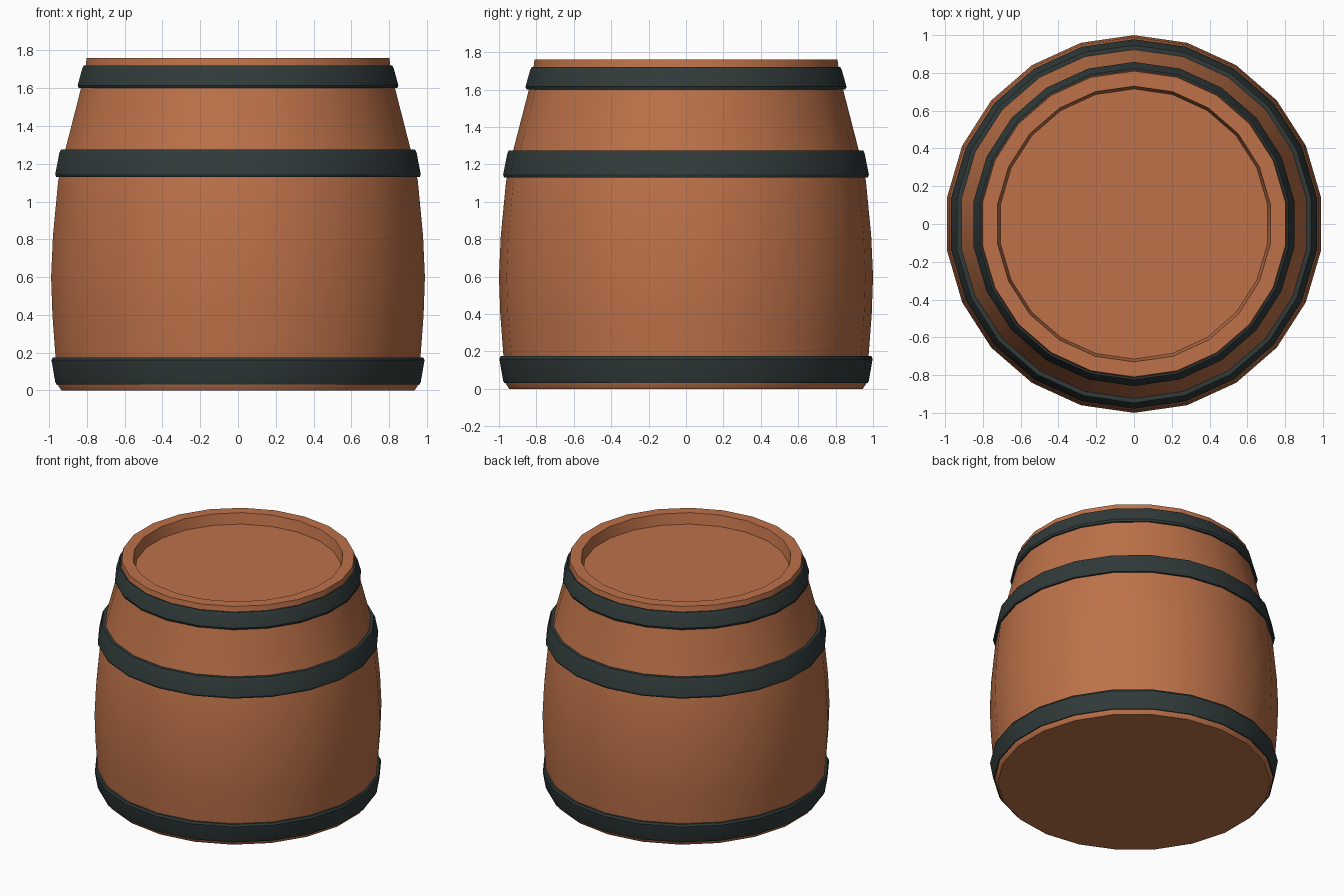
import bpy, bmesh, math

if "Cube" in bpy.data.objects:
    bpy.data.objects.remove(bpy.data.objects["Cube"])

SIDES = 22


def material(name, rgb):
    m = bpy.data.materials.new(name)
    m.diffuse_color = (*rgb, 1)
    m.use_nodes = True
    m.node_tree.nodes["Principled BSDF"].inputs["Base Color"].default_value = m.diffuse_color
    return m


wood = material("brown_wood", (0.51, 0.167, 0.066))
iron = material("dark_iron", (0.030, 0.042, 0.042))


def lathe(name, profile, mat, closed=False):
    """Turn (radius, height) points around z; open profiles get end caps."""
    bm = bmesh.new()
    rings = []
    for r, z in profile:
        ring = []
        for j in range(SIDES):
            a = math.pi / 2 + math.tau * j / SIDES
            ring.append(bm.verts.new((r * math.cos(a), r * math.sin(a), z)))
        rings.append(ring)
    pairs = list(zip(rings, rings[1:]))
    if closed:
        pairs.append((rings[-1], rings[0]))
    else:
        bm.faces.new(rings[0])
        bm.faces.new(rings[-1])
    for lo, hi in pairs:
        for j in range(SIDES):
            k = (j + 1) % SIDES
            bm.faces.new((lo[j], lo[k], hi[k], hi[j]))
    bmesh.ops.recalc_face_normals(bm, faces=bm.faces)
    me = bpy.data.meshes.new(name)
    bm.to_mesh(me)
    bm.free()
    me.materials.append(mat)
    ob = bpy.data.objects.new(name, me)
    bpy.context.collection.objects.link(ob)
    bpy.ops.object.select_all(action='DESELECT')
    ob.select_set(True)
    bpy.context.view_layer.objects.active = ob
    bpy.ops.object.shade_smooth_by_angle(angle=math.radians(30))
    return ob


# Bulging wooden body with a rim and a recessed lid
lathe("barrel_body", [
    (0.945, 0.0), (0.965, 0.03), (0.978, 0.20), (0.993, 0.40), (1.0, 0.60),
    (0.99, 0.82), (0.962, 1.11), (0.925, 1.27), (0.84, 1.60), (0.815, 1.72),
    (0.81, 1.76), (0.73, 1.76), (0.715, 1.68)], wood)

# Iron hoops: bottom height, top height, lower/upper outer radius, inner radius
hoops = {
    "bottom_hoop": (0.03, 0.175, 0.978, 0.998, 0.94),
    "middle_hoop": (1.13, 1.275, 0.978, 0.955, 0.89),
    "top_hoop": (1.60, 1.72, 0.858, 0.833, 0.79),
}
for name, (z0, z1, r0, r1, ri) in hoops.items():
    lathe(name, [(r0 - 0.006, z0), (r0, z0 + 0.015), (r1, z1 - 0.015),
                 (r1 - 0.008, z1), (ri, z1), (ri, z0)], iron, closed=True)
